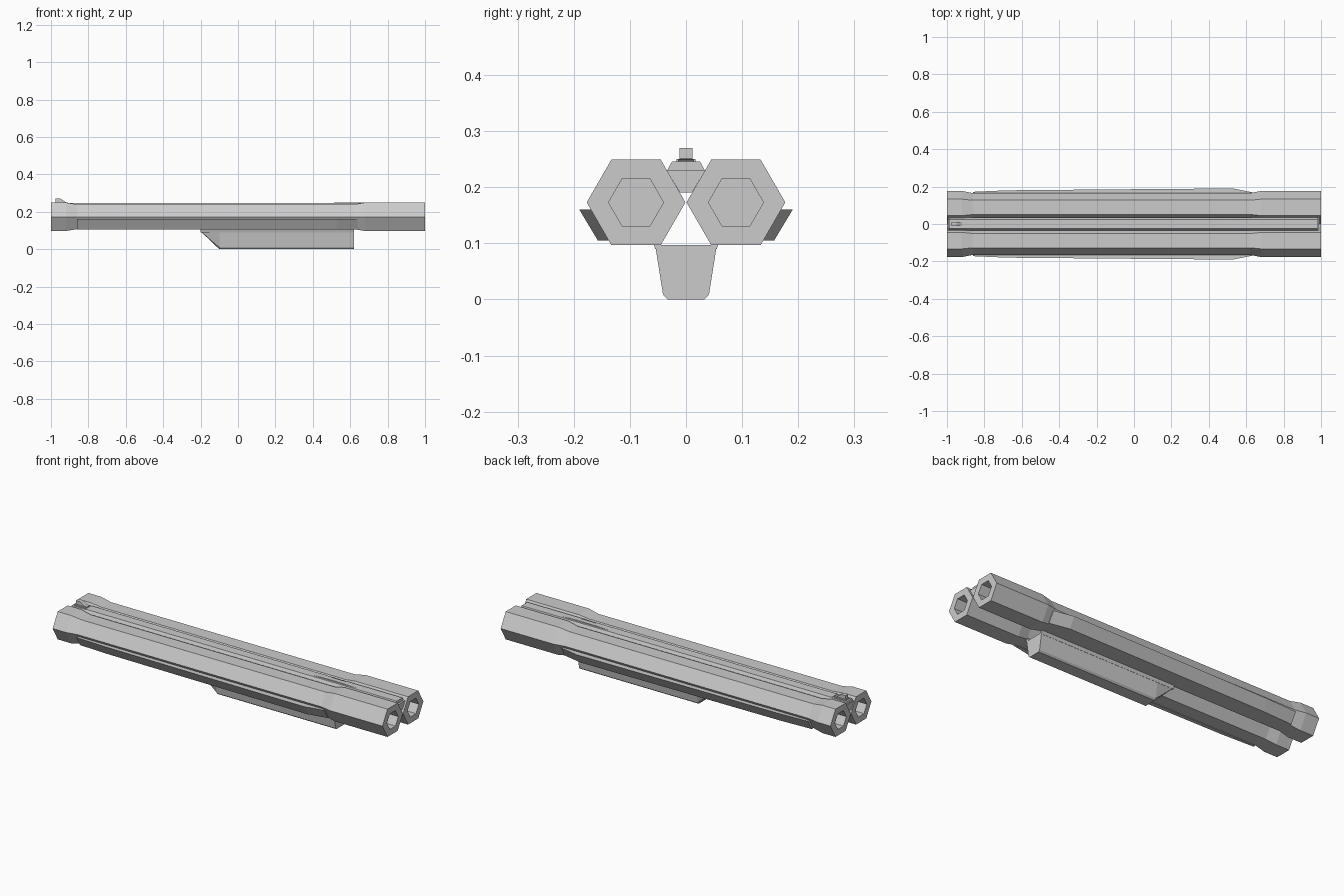
import bpy
import bmesh
from math import cos, sin, pi

old = bpy.data.objects.get("Cube")
if old:
    bpy.data.objects.remove(old, do_unlink=True)

grey = bpy.data.materials.new("plain_grey")
GREY = (0.6, 0.6, 0.6, 1)
grey.use_nodes = True
grey.diffuse_color = GREY
grey.node_tree.nodes["Principled BSDF"].inputs["Base Color"].default_value = GREY


def loft(name, sections):
    """Skin (x, [(y, z), ...]) cross-sections into one closed solid."""
    bm = bmesh.new()
    rings = [[bm.verts.new((x, y, z)) for y, z in pts] for x, pts in sections]
    for a, b in zip(rings, rings[1:]):
        for i in range(len(a)):
            j = (i + 1) % len(a)
            bm.faces.new((a[i], a[j], b[j], b[i]))
    bm.faces.new(rings[0])
    bm.faces.new(rings[-1])
    bmesh.ops.recalc_face_normals(bm, faces=bm.faces)
    mesh = bpy.data.meshes.new(name)
    bm.to_mesh(mesh)
    bm.free()
    mesh.materials.append(grey)
    obj = bpy.data.objects.new(name, mesh)
    bpy.context.collection.objects.link(obj)
    return obj


def mirrored(half):
    """Complete a right-hand outline across the centre line."""
    return half + [(-y, z) for y, z in reversed(half)]


def hexagon(cy, r):
    return [(cy + r * cos(i * pi / 3), 0.173 + r * sin(i * pi / 3)) for i in range(6)]


# Hexagonal barrels with flared ends and hexagonal bores
BARREL = [(0.7, 0.049), (1, 0.049), (1, 0.088), (0.68, 0.088), (0.62, 0.076),
          (-0.86, 0.076), (-0.92, 0.088), (-1, 0.088), (-1, 0.049), (-0.7, 0.049)]
for side, label in ((-1, "front"), (1, "back")):
    loft(label + "_barrel", [(x, hexagon(side * 0.089, r)) for x, r in BARREL])

    # Tapered panel along the lower outer face, out = how far it stands proud
    panel = []
    for x, out in ((-0.86, 0.008), (-0.68, 0.016), (0.12, 0.023), (0.53, 0.026), (0.64, 0.004)):
        pts = [(0.158, 0.16), (0.164 + out, 0.16), (0.131 + out, 0.105), (0.128, 0.105)]
        panel.append((x, [(side * y, z) for y, z in pts]))
    loft(label + "_side_panel", panel)

    # Strip joining the barrel to the grip
    strip = [(side * y, z) for y, z in ((0.045, 0.09), (0.055, 0.09), (0.062, 0.112), (0.047, 0.112))]
    loft(label + "_grip_mount", [(-0.2, strip), (0.62, strip)])

# Rib filling the groove between the barrels
lower = mirrored([(0.011, 0.191), (0.034, 0.23)])
loft("lower_rib", [(-0.995, lower), (0.99, lower)])
upper = mirrored([(0.034, 0.229), (0.025, 0.246)])
loft("upper_rib", [(-0.9, upper), (0.98, upper)])

# Low arched sighting ridge on the rib
ridge = []
for i in range(9):
    t = i / 8
    top = 0.2455 + 0.004 * sin(pi * t)
    ridge.append((0.44 + 0.32 * t, mirrored([(0.014, 0.244), (0.014, top)])))
loft("rib_ridge", ridge)

# Front sight: base, block and sloped blade
base = mirrored([(0.034, 0.229), (0.025, 0.244)])
loft("sight_base", [(-0.99, base), (-0.9, base)])
block = mirrored([(0.017, 0.23), (0.017, 0.25)])
loft("sight_block", [(-0.98, block), (-0.91, block)])
loft("sight_blade", [(x, mirrored([(0.012, 0.24), (0.012, top)]))
                     for x, top in ((-0.975, 0.27), (-0.95, 0.27), (-0.92, 0.251))])


# Underslung grip with chamfered bottom and sloped nose
def grip_section(depth):
    half = [(0.055, 0), (0.041, 0.088), (0.033, 0.097)]
    return mirrored([(y, 0.097 - drop * depth) for y, drop in half])


loft("grip", [(-0.2, grip_section(0.02)), (-0.1, grip_section(1)), (0.62, grip_section(1))])
